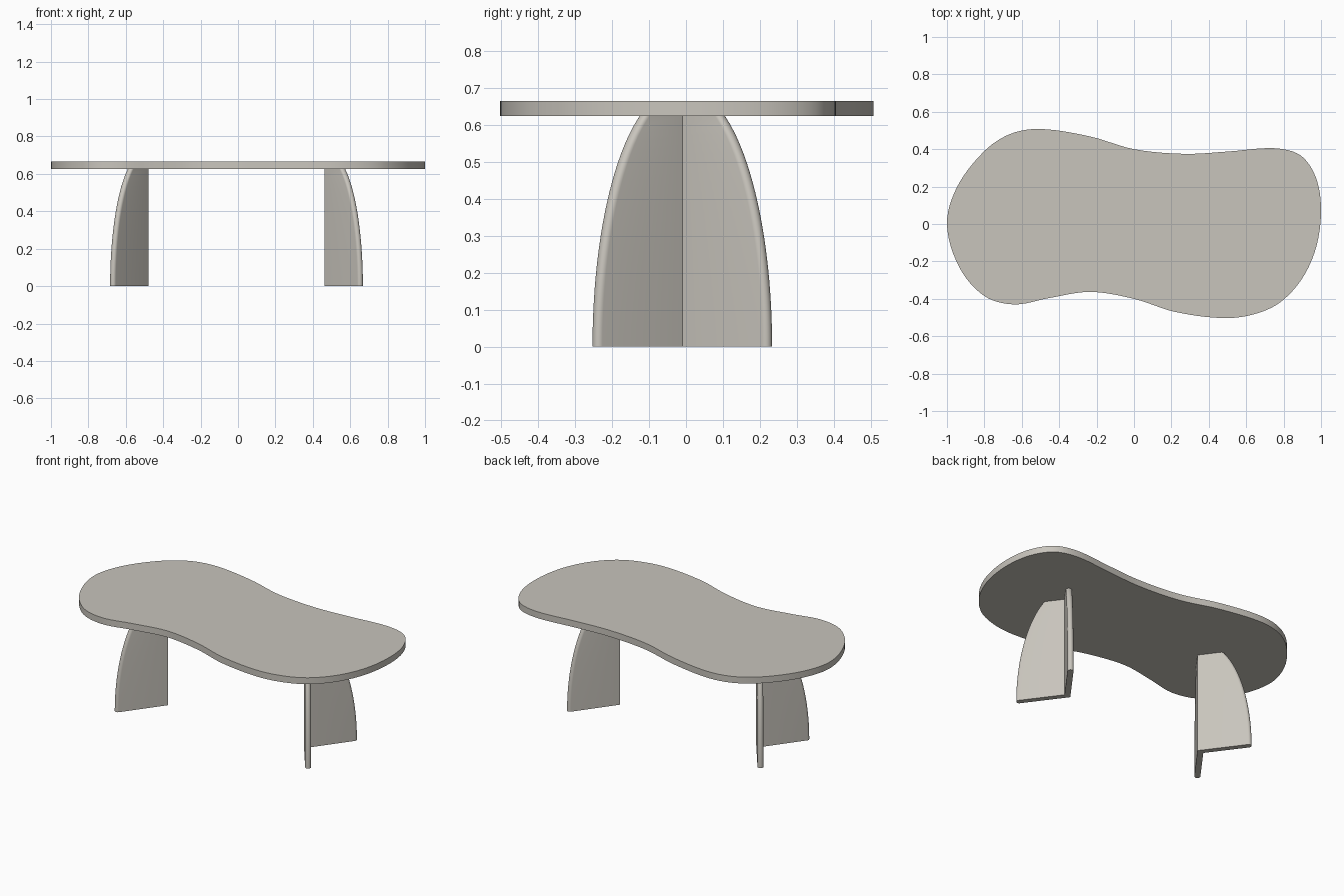
import bpy, bmesh, math
from mathutils import Vector

if "Cube" in bpy.data.objects:
    bpy.data.objects.remove(bpy.data.objects["Cube"])

stone = bpy.data.materials.new("warm grey")
stone.diffuse_color = (0.58, 0.555, 0.505, 1)
stone.use_nodes = True
stone.node_tree.nodes["Principled BSDF"].inputs["Base Color"].default_value = stone.diffuse_color


def loft(name, rings):
    """Skin a stack of matching closed rings and cap both ends."""
    bm = bmesh.new()
    loops = [[bm.verts.new(p) for p in ring] for ring in rings]
    n = len(loops[0])
    for a, b in zip(loops, loops[1:]):
        for i in range(n):
            j = (i + 1) % n
            bm.faces.new((a[i], a[j], b[j], b[i]))
    bm.faces.new(loops[0][::-1])
    bm.faces.new(loops[-1])
    bmesh.ops.recalc_face_normals(bm, faces=bm.faces)
    mesh = bpy.data.meshes.new(name)
    bm.to_mesh(mesh)
    bm.free()
    obj = bpy.data.objects.new(name, mesh)
    bpy.context.collection.objects.link(obj)
    mesh.materials.append(stone)
    bpy.ops.object.select_all(action='DESELECT')
    obj.select_set(True)
    bpy.context.view_layer.objects.active = obj
    bpy.ops.object.shade_smooth_by_angle(angle=math.radians(35))
    return obj


def smooth_loop(pts, steps):
    """Closed Catmull-Rom curve through the points (chord-scaled tangents)."""
    pts = [Vector(p) for p in pts]
    n = len(pts)
    out = []
    for i in range(n):
        p0, p1, p2, p3 = (pts[(i + k) % n] for k in (-1, 0, 1, 2))
        d0, d1, d2 = (p1 - p0).length, (p2 - p1).length, (p3 - p2).length
        m1 = (p2 - p0) * (d1 / (d0 + d1))
        m2 = (p3 - p1) * (d1 / (d1 + d2))
        for s in range(steps):
            t = s / steps
            out.append(p1 * (2*t**3 - 3*t**2 + 1) + m1 * (t**3 - 2*t**2 + t)
                       + p2 * (3*t**2 - 2*t**3) + m2 * (t**3 - t**2))
    return out


# Tabletop: free-form slab, outline counter-clockwise from the left tip
outline = [(-1, 0), (-.935, -.23), (-.80, -.385), (-.64, -.43), (-.45, -.395),
           (-.235, -.363), (0, -.40), (.22, -.47), (.476, -.503), (.64, -.483),
           (.78, -.42), (.90, -.29), (.975, -.12), (1, .08), (.972, .25),
           (.89, .367), (.75, .405), (.51, .388), (.27, .375), (0, .40),
           (-.235, .468), (-.5, .508), (-.66, .482), (-.80, .39), (-.945, .20)]
curve = smooth_loop(outline, 6)
loft("tabletop", [[(p.x, p.y, z) for p in curve] for z in (0.625, 0.665)])

# Legs: V of two mitred panels opening outward, with rounded elliptical edges
R, PHI, LENGTH, ELLIPSE_H, TOP = 0.017, math.radians(53.6), 0.281, 0.694, 0.625
CORNER = R / math.sin(PHI)
ARC = 10


def v_section(length):
    pts = [(-CORNER, 0)]
    for side in (-1, 1):
        a = side * PHI
        cx, cy = length * math.cos(a), length * math.sin(a)
        for i in range(ARC + 1):
            t = a - math.pi / 2 + math.pi * i / ARC
            pts.append((cx + R * math.cos(t), cy + R * math.sin(t)))
        if side < 0:
            pts.append((CORNER, 0))
    return pts


for name, s in (("left_leg", -1), ("right_leg", 1)):
    rings = []
    for i in range(25):
        z = TOP * i / 24
        section = v_section(LENGTH * math.sqrt(1 - (z / ELLIPSE_H) ** 2))
        rings.append([(s * (0.492 + u) - 0.008, s * v - 0.01, z) for u, v in section])
    loft(name, rings)
